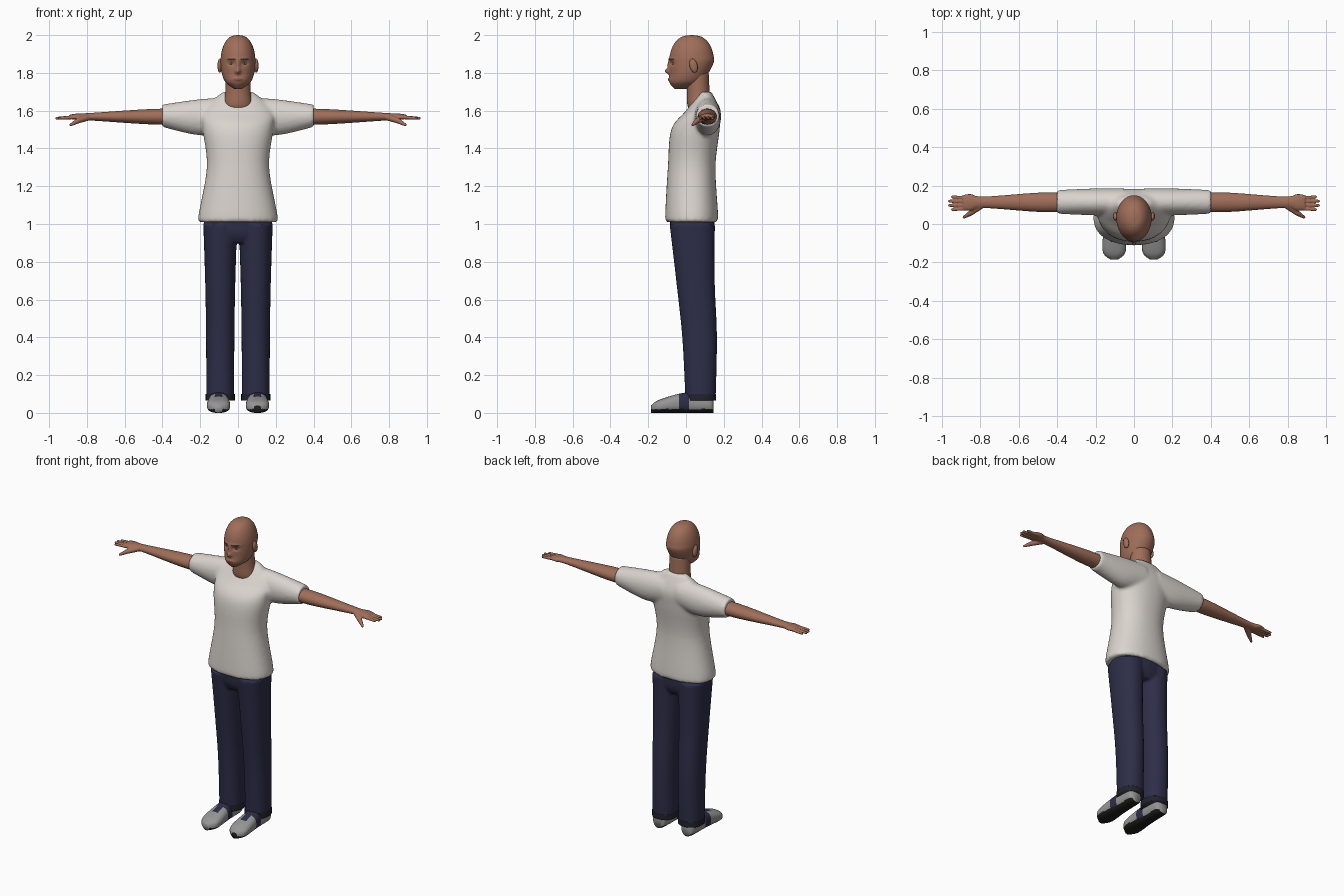
import bpy, bmesh, math
from mathutils import Matrix, Vector

if "Cube" in bpy.data.objects:
    bpy.data.objects.remove(bpy.data.objects["Cube"])


def material(name, *srgb):
    linear = [((c / 255 + 0.055) / 1.055) ** 2.4 for c in srgb] + [1]
    mat = bpy.data.materials.new(name)
    mat.use_nodes = True
    mat.diffuse_color = linear
    shader = mat.node_tree.nodes["Principled BSDF"]
    shader.inputs["Base Color"].default_value = linear
    shader.inputs["Roughness"].default_value = 0.8
    return mat


skin = material("skin", 160, 110, 90)
lips = material("lips", 138, 84, 72)
brown = material("dark brown", 74, 50, 42)
eye_white = material("eye white", 176, 160, 150)
cotton = material("white cotton", 218, 212, 206)
denim = material("navy denim", 45, 46, 72)
dark_hem = material("dark hem", 34, 34, 46)
leather = material("grey leather", 150, 150, 150)
rubber = material("black rubber", 30, 30, 28)


def spline(rows, steps):
    """Smooth curve passing through all rows."""
    curve = []
    last = len(rows) - 1
    for i in range(last):
        quads = list(zip(rows[max(i - 1, 0)], rows[i], rows[i + 1], rows[min(i + 2, last)]))
        for k in range(steps):
            t = k / steps
            curve.append([b + t / 2 * (c - a + t * (2 * a - 5 * b + 4 * c - d
                          + t * (3 * (b - c) + d - a))) for a, b, c, d in quads])
    return curve + [rows[-1]]


def power(value, exponent):
    return math.copysign(abs(value) ** exponent, value)


def loft(bm, rows, axis="z", side=1, centre=0, segments=32, steps=6, roundness=1):
    """Each row holds: position along the axis, second centre value, two radii."""
    rings = []
    for along, middle, width, depth in spline(rows, steps):
        ring = []
        for k in range(segments):
            angle = math.tau * k / segments
            a = centre + width * power(math.cos(angle), roundness)
            b = middle + depth * power(math.sin(angle), roundness)
            x, y, z = {"x": (along, a, b), "y": (a, along, b), "z": (a, b, along)}[axis]
            ring.append(bm.verts.new((x * side, y, z)))
        rings.append(ring)
    for low, high in zip(rings, rings[1:]):
        for k in range(segments):
            bm.faces.new((low[k - 1], low[k], high[k], high[k - 1]))
    bm.faces.new(rings[0])
    bm.faces.new(rings[-1])


def ball(bm, place, size, tilt=0):
    matrix = Matrix.Translation(place) @ Matrix.Rotation(tilt, 4, "X") @ Matrix.Diagonal((*size, 1))
    bmesh.ops.create_uvsphere(bm, u_segments=20, v_segments=14, radius=1, matrix=matrix)


def digit(bm, side, start, end, thick, thin):
    """Tapered finger section with a round tip."""
    mirror = Vector((side, 1, 1))
    start, end = Vector(start) * mirror, Vector(end) * mirror
    line = end - start
    matrix = Matrix.Translation((start + end) / 2) @ line.to_track_quat("Z", "Y").to_matrix().to_4x4()
    bmesh.ops.create_cone(bm, cap_ends=True, segments=14, radius1=thick, radius2=thin,
                          depth=line.length, matrix=matrix)
    ball(bm, end, (thin, thin, thin))


def finish(name, bm, materials, rule=None, voxel=0, relax=0):
    bmesh.ops.recalc_face_normals(bm, faces=bm.faces)
    for face in bm.faces:
        face.smooth = True
        if rule:
            face.material_index = rule(face.calc_center_median())
    mesh = bpy.data.meshes.new(name)
    bm.to_mesh(mesh)
    bm.free()
    for mat in materials:
        mesh.materials.append(mat)
    part = bpy.data.objects.new(name, mesh)
    bpy.context.collection.objects.link(part)
    if voxel:
        blend = part.modifiers.new("Blend", "REMESH")
        blend.mode = "VOXEL"
        blend.voxel_size = voxel
        blend.use_smooth_shade = True
        soften = part.modifiers.new("Soften", "SMOOTH")
        soften.factor = 0.5
        soften.iterations = relax


# Head: jaw rings under a domed skull, with soft bumps for the face
jaw = [(1.715, -.02, .02, .04), (1.75, 0, .066, .088), (1.8, .017, .086, .103)]
skull = []
for i in range(7):
    angle = i / 6 * 1.55
    shrink = math.cos(angle) ** 0.8
    skull.append((1.86 + .14 * math.sin(angle), .03, .092 * shrink, .118 * shrink))
bm = bmesh.new()
loft(bm, jaw + skull, segments=96, steps=14)
nose_tip = (0, 1.808, .013, .014, -.023)
nose_bridge = (0, 1.84, .01, .03, -.01)
eye_socket = (.034, 1.85, .018, .012, .012)
brow_ridge = (.03, 1.874, .03, .008, -.004)
mouth = (0, 1.765, .025, .009, -.006)
for v in bm.verts:
    if v.co.y < 0:
        v.co.y += sum(push * math.exp(-((abs(v.co.x) - x) / wide) ** 2 - ((v.co.z - z) / tall) ** 2)
                      for x, z, wide, tall, push in
                      (nose_tip, nose_bridge, eye_socket, brow_ridge, mouth))
for side in (-1, 1):
    ball(bm, (side * .096, .04, 1.838), (.013, .021, .038), .25)


def face_colour(c):
    if c.y > -.03:
        return 0
    if math.hypot(c.x / .024, (c.z - 1.764) / .008) < 1:
        return 1
    return 2 if .014 < abs(c.x) < .054 and abs(c.z - 1.873) < .004 else 0


finish("head", bm, [skin, lips, brown], face_colour)

# Neck, pushing through the shirt to make a round neckline
bm = bmesh.new()
loft(bm, [(1.58, .1, .06, .05), (1.62, .07, .075, .06), (1.7, .065, .067, .06), (1.8, .06, .065, .06)])
finish("neck", bm, [skin])

# Shirt: body and two sleeves
bm = bmesh.new()
loft(bm, [(1.01, .03, .2, .13), (1.04, .03, .21, .14), (1.3, .03, .165, .126),
          (1.5, .05, .187, .128), (1.6, .09, .19, .09), (1.7, .105, .08, .03)],
     segments=48, roundness=0.9)
for side in (-1, 1):
    loft(bm, [(.05, 1.58, .07, .09), (.2, 1.565, .07, .096), (.4, 1.573, .062, .06)],
         "x", side, centre=.115)
finish("shirt", bm, [cotton], voxel=.01, relax=5)

# Trousers: hips and two legs
bm = bmesh.new()
loft(bm, [(.9, .036, .13, .09), (.95, .035, .175, .115), (1.04, .033, .178, .118)], roundness=0.9)
for side in (-1, 1):
    loft(bm, [(.07, .077, .074, .08), (.4, .072, .075, .092), (.7, .05, .08, .102), (1, .033, .09, .12)],
         side=side, centre=.094, roundness=0.9)
finish("trousers", bm, [denim], voxel=.008, relax=4)


def shoe_colour(c):
    if c.z < .02:
        return 1
    tongue = abs(abs(c.x) - .103) < .022 and c.y > -.1 and c.z > .06
    return 2 if tongue or -.045 < c.y < .02 else 0


for side, label in ((1, "left"), (-1, "right")):
    # Arm and hand with four fingers and a thumb
    bm = bmesh.new()
    arm = [(.34, .05, .044), (.5, .05, .039), (.78, .03, .02), (.85, .043, .017), (.89, .038, .011)]
    loft(bm, [(x, 1.568, width, height) for x, width, height in arm], "x", side, centre=.113)
    for i in range(4):
        spread = (i - 1.5) * .022
        tip = .945 if i in (0, 3) else .96
        digit(bm, side, (.84, .108 + spread * 0.8, 1.566), (tip, .108 + spread, 1.56), .011, .008)
    knuckle = (.85, .057, 1.545)
    digit(bm, side, (.79, .1, 1.566), knuckle, .018, .014)
    digit(bm, side, knuckle, (.885, .035, 1.525), .014, .008)
    finish(label + "_arm", bm, [skin], voxel=.0045, relax=2)

    # Eye and iris
    bm = bmesh.new()
    ball(bm, (side * .034, -.06, 1.848), (.014, .011, .006))
    finish(label + "_eye", bm, [eye_white])
    bm = bmesh.new()
    ball(bm, (side * .034, -.067, 1.848), (.005, .005, .005))
    finish(label + "_iris", bm, [brown])

    # Dark hem around the trouser leg
    bm = bmesh.new()
    loft(bm, [(z, .076, .077, .083) for z in (.066, .1)], side=side, centre=.094, roundness=0.9)
    finish(label + "_hem", bm, [dark_hem])

    # Shoe, flat on the ground
    bm = bmesh.new()
    shoe = [(-.185, .02, .02), (-.14, .06, .035), (0, .053, .054), (.12, .047, .05), (.145, .03, .042)]
    loft(bm, [(y, height, width, height) for y, width, height in shoe], "y", side,
         centre=.103, segments=48, steps=8, roundness=0.8)
    finish(label + "_shoe", bm, [leather, rubber, denim], shoe_colour)
